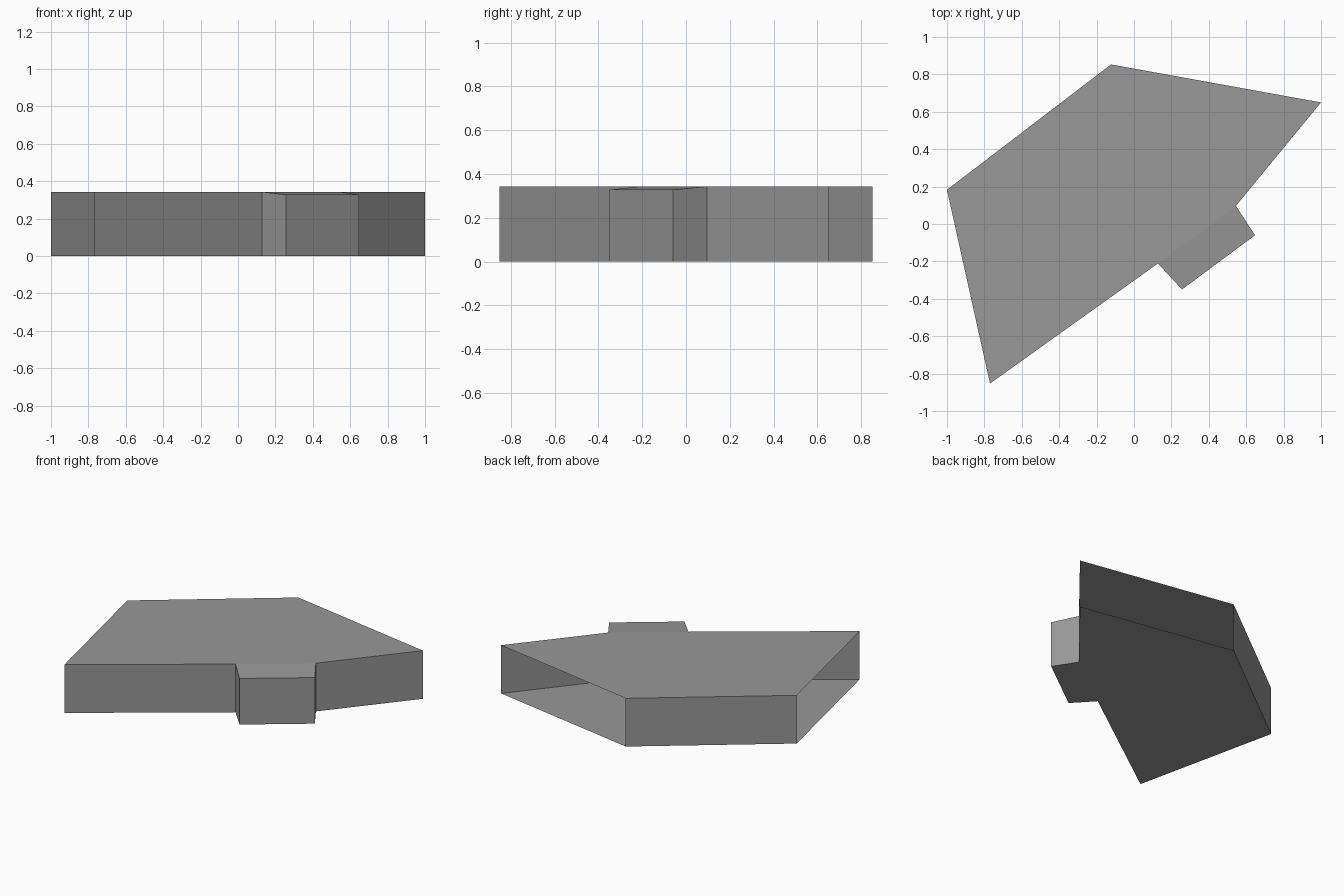
import bpy, bmesh

if "Cube" in bpy.data.objects:
    bpy.data.objects.remove(bpy.data.objects["Cube"])

ROOF_Z = 0.343   # flat roof height
EAVE_Z = 0.328   # outer edge of the bay roof

# Footprints, counter-clockwise seen from above
MAIN = [(-0.77, -0.853), (0.128, -0.211), (0.545, 0.097),
        (1.0, 0.65), (-0.123, 0.853), (-1.0, 0.183)]
BAY = [(0.128, -0.211), (0.257, -0.35), (0.647, -0.06), (0.545, 0.097)]

grey = bpy.data.materials.new("wall grey")
grey.diffuse_color = (0.31, 0.315, 0.31, 1.0)
grey.use_nodes = True
grey.node_tree.nodes["Principled BSDF"].inputs["Base Color"].default_value = grey.diffuse_color


def shell(name, footprint, heights, open_sides):
    """Thin-skinned block: floor, roof and a wall on every side not left open."""
    bm = bmesh.new()
    low = [bm.verts.new((x, y, 0)) for x, y in footprint]
    top = [bm.verts.new((x, y, z)) for (x, y), z in zip(footprint, heights)]
    bm.faces.new(low[::-1])
    bm.faces.new(top)
    n = len(footprint)
    for i in range(n):
        if i not in open_sides:
            j = (i + 1) % n
            bm.faces.new((low[i], low[j], top[j], top[i]))
    mesh = bpy.data.meshes.new(name)
    bm.to_mesh(mesh)
    bm.free()
    mesh.materials.append(grey)
    obj = bpy.data.objects.new(name, mesh)
    bpy.context.collection.objects.link(obj)
    return obj


# Main block: open towards the bay, on the back right end and on the left end
shell("main_block", MAIN, [ROOF_Z] * len(MAIN), {1, 3, 5})

# Front bay: roof slopes slightly down to its outer edge, open to the main block
shell("front_bay", BAY, [ROOF_Z, EAVE_Z, EAVE_Z, ROOF_Z], {3})
